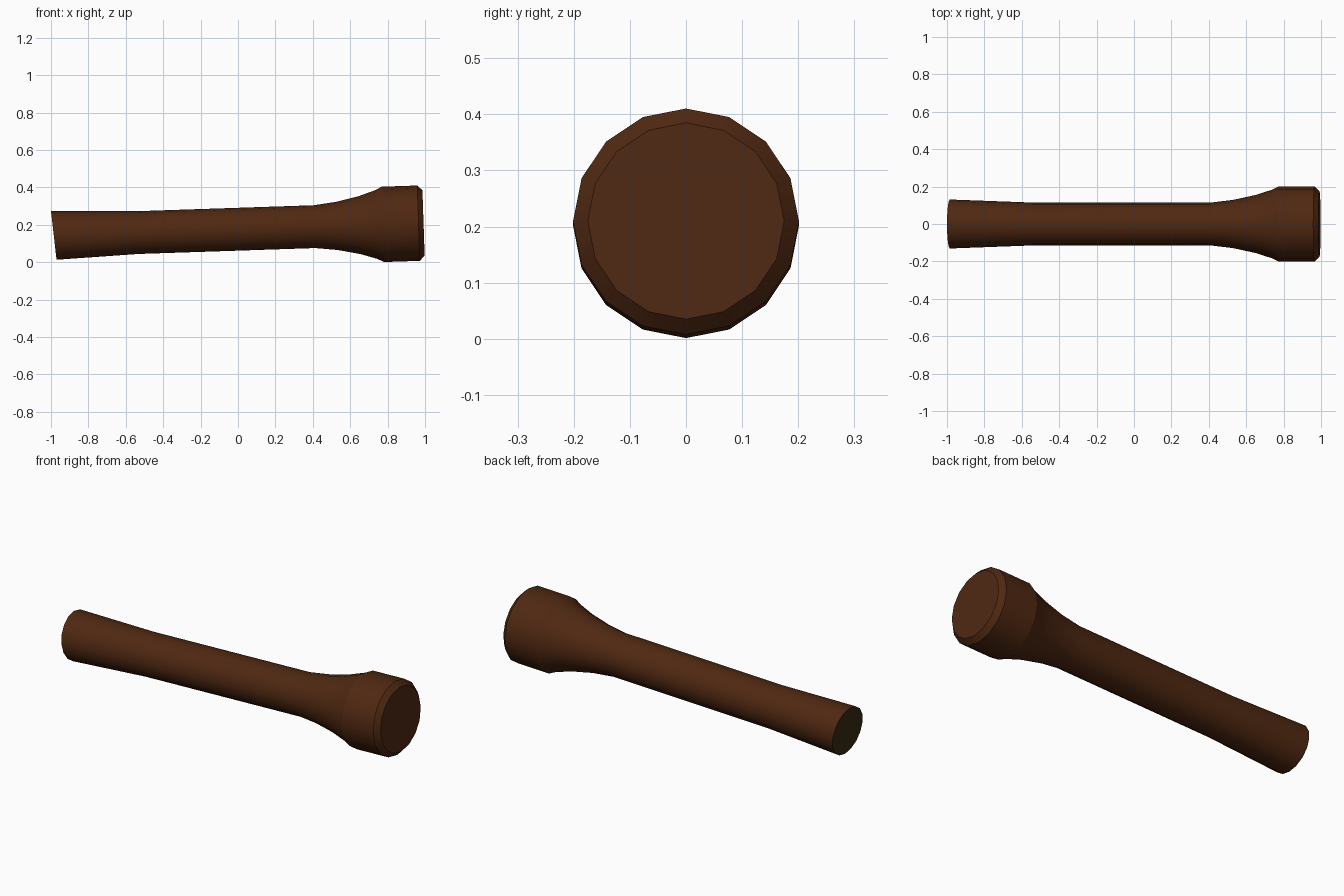
import bpy, bmesh, math
from mathutils import Vector

cube = bpy.data.objects.get("Cube")
if cube:
    bpy.data.objects.remove(cube, do_unlink=True)


def make_material(name, rgb):
    mat = bpy.data.materials.new(name)
    mat.use_nodes = True
    mat.diffuse_color = (*rgb, 1)
    mat.node_tree.nodes["Principled BSDF"].inputs["Base Color"].default_value = (*rgb, 1)
    return mat


SIDES = 16
SLOPE = 0.0335
LEAN = math.atan(SLOPE)

# Rings along the handle: x, radius, lean of the ring
rings = [
    (-0.985, 0.131, math.radians(6.5)),
    (-0.54, 0.1145, math.radians(3)),
    (0.41, 0.1145, LEAN),
    (0.53, 0.129, LEAN),
    (0.65, 0.155, LEAN),
    (0.74, 0.184, LEAN),
    (0.775, 0.2015, LEAN),
    (0.965, 0.2015, LEAN),
    (0.992, 0.175, LEAN),
]

# Turned handle with flared pommel
bm = bmesh.new()
loops = []
for x, r, lean in rings:
    centre = Vector((x, 0, 0.1766 + SLOPE * x))
    up = Vector((-math.sin(lean), 0, math.cos(lean)))
    side = Vector((0, 1, 0))
    angles = [math.tau * i / SIDES for i in range(SIDES)]
    loops.append([bm.verts.new(centre + r * (up * math.cos(a) + side * math.sin(a)))
                  for a in angles])
for a, b in zip(loops, loops[1:]):
    for i in range(SIDES):
        j = (i + 1) % SIDES
        bm.faces.new((a[i], a[j], b[j], b[i]))

# Flat ends, the narrow one in the darker wood
narrow_end = bm.faces.new(loops[0])
narrow_end.material_index = 1
bm.faces.new(loops[-1])
bmesh.ops.recalc_face_normals(bm, faces=bm.faces)

mesh = bpy.data.meshes.new("handle")
bm.to_mesh(mesh)
bm.free()
mesh.materials.append(make_material("brown wood", (0.078, 0.0212, 0.0058)))
mesh.materials.append(make_material("dark end wood", (0.040, 0.022, 0.0065)))

handle = bpy.data.objects.new("handle", mesh)
bpy.context.collection.objects.link(handle)
bpy.ops.object.select_all(action="DESELECT")
handle.select_set(True)
bpy.context.view_layer.objects.active = handle
bpy.ops.object.shade_smooth_by_angle(angle=math.radians(25))
